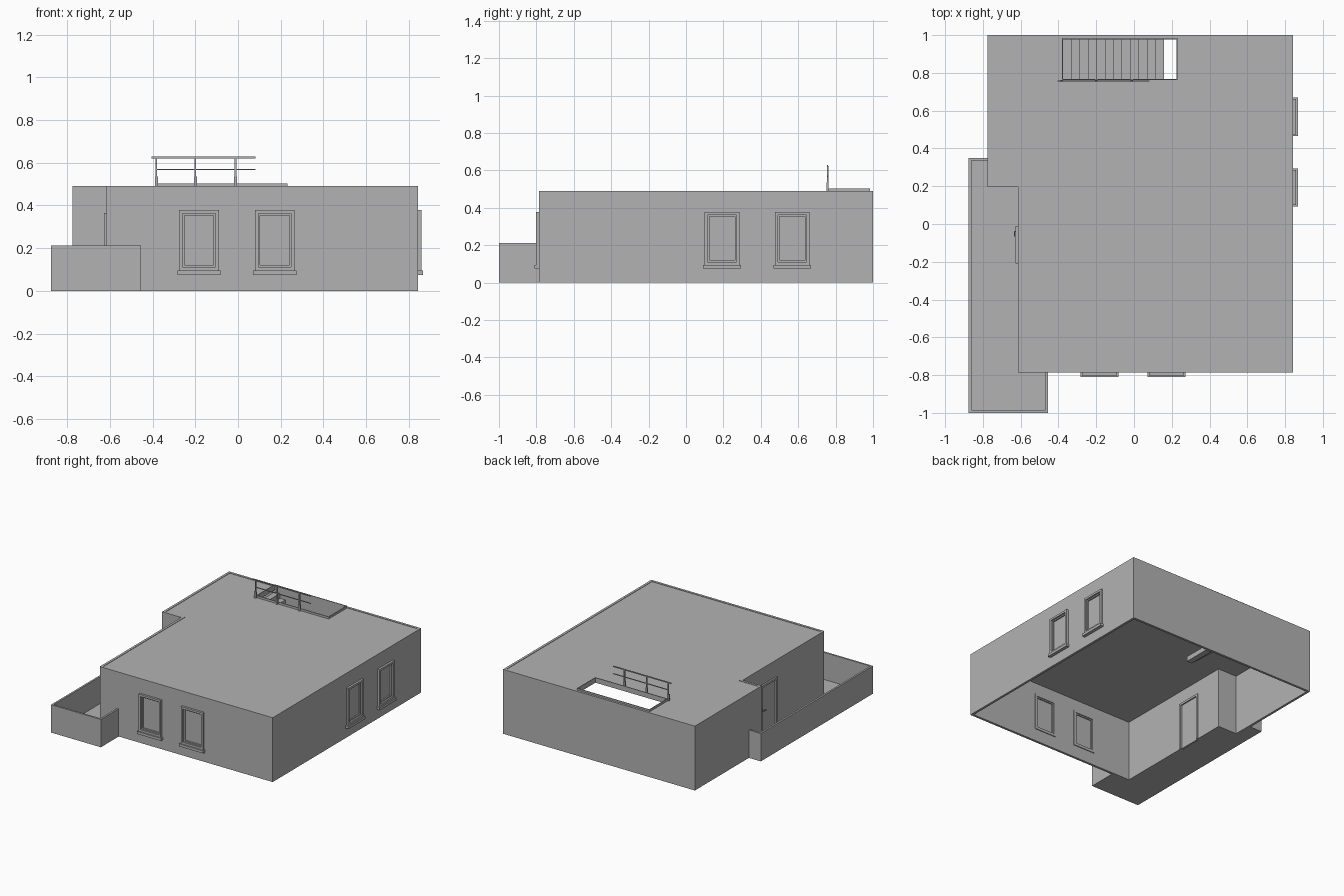
import bpy, bmesh
from math import radians
from mathutils import Matrix, Vector

cube = bpy.data.objects.get("Cube")
if cube:
    bpy.data.objects.remove(cube)

grey = bpy.data.materials.new("plaster_grey")
grey.use_nodes = True
TONE = (0.45, 0.45, 0.45, 1)
grey.diffuse_color = TONE
grey.node_tree.nodes["Principled BSDF"].inputs["Base Color"].default_value = TONE


def finish(bm, name):
    me = bpy.data.meshes.new(name)
    bm.to_mesh(me)
    bm.free()
    me.materials.append(grey)
    ob = bpy.data.objects.new(name, me)
    bpy.context.collection.objects.link(ob)
    return ob


def add_box(bm, lo, hi, frame=Matrix()):
    lo, hi = Vector(lo), Vector(hi)
    m = Matrix.Translation((lo + hi) / 2) @ Matrix.Diagonal((*(hi - lo), 1))
    bmesh.ops.create_cube(bm, size=1, matrix=frame @ m)


def boxes(name, pairs, frame=Matrix()):
    bm = bmesh.new()
    for lo, hi in pairs:
        add_box(bm, lo, hi, frame)
    return finish(bm, name)


def wall_strip(name, path, height, thick, closed):
    # upright strip along a path, thickened inwards
    bm = bmesh.new()
    low = [bm.verts.new((x, y, 0)) for x, y in path]
    top = [bm.verts.new((x, y, height)) for x, y in path]
    n = len(path)
    for i in range(n if closed else n - 1):
        j = (i + 1) % n
        bm.faces.new((low[i], low[j], top[j], top[i]))
    ob = finish(bm, name)
    mod = ob.modifiers.new("thickness", "SOLIDIFY")
    mod.thickness, mod.offset, mod.use_even_offset = thick, -1, True
    return ob


def prism(name, path, z0, z1):
    bm = bmesh.new()
    f = bm.faces.new([bm.verts.new((x, y, z0)) for x, y in path])
    ext = bmesh.ops.extrude_face_region(bm, geom=[f])["geom"]
    bmesh.ops.translate(bm, vec=(0, 0, z1 - z0),
                        verts=[v for v in ext if isinstance(v, bmesh.types.BMVert)])
    bmesh.ops.recalc_face_normals(bm, faces=bm.faces)
    return finish(bm, name)


def cut(target, cutter):
    cutter.hide_render = True
    cutter.hide_viewport = True
    mod = target.modifiers.new("opening", "BOOLEAN")
    mod.object, mod.operation, mod.solver = cutter, "DIFFERENCE", "EXACT"


def ring(x, z0, z1, w, y0, y1, bottom=True):
    # rectangular frame, half width x, bar width w
    parts = [((-x, y0, z0), (-x + w, y1, z1)), ((x - w, y0, z0), (x, y1, z1)),
             ((-x + w, y0, z1 - w), (x - w, y1, z1))]
    if bottom:
        parts.append(((-x + w, y0, z0), (x - w, y1, z0 + w)))
    return parts


# House shell
T = 0.018
L, R, F, B = -0.775, 0.842, -0.785, 1.0
NX, NY = -0.615, 0.195
walls = wall_strip("outer_walls", [(NX, F), (R, F), (R, B), (L, B), (L, NY), (NX, NY)],
                   0.49, T, True)

# Roof slab set inside the walls, with a stair opening
E = T - 0.001
slab = prism("roof_slab", [(NX + E, F + E), (R - E, F + E), (R - E, B - E),
                           (L + E, B - E), (L + E, NY + E), (NX + E, NY + E)], 0.465, 0.487)
SX0, SX1, SY0, SY1 = -0.375, 0.225, 0.768, 0.978
cut(slab, boxes("stair_opening_cutter", [((SX0, SY0, 0.4), (SX1, SY1, 0.6))]))

# Thin curb around the stair opening
c = 0.006
boxes("stair_curb", [((SX0 - c, SY0 - c, 0.465), (SX1 + c, SY0, 0.503)),
                     ((SX0 - c, SY1, 0.465), (SX1 + c, SY1 + c, 0.503)),
                     ((SX0 - c, SY0, 0.465), (SX0, SY1, 0.503)),
                     ((SX1, SY0, 0.465), (SX1 + c, SY1, 0.503))])

# Stairs descending towards +x
STEPS = 12
run, rise = (0.16 - SX0) / STEPS, 0.487 / (STEPS + 1)
outline = [(SX0, 0.487 - rise)]
for i in range(STEPS):
    z = 0.487 - rise * (i + 1)
    outline += [(SX0 + run * i, z), (SX0 + run * (i + 1), z)]
outline += [(SX0 + run * STEPS, 0), (SX0 + run * (STEPS - 1), 0), (SX0, 0.487 - 2.2 * rise)]
stairs = prism("stairs", [(x, z) for x, z in outline[1:]], 0, SY1 - SY0)
stairs.matrix_world = Matrix.Translation((0, SY1, 0)) @ Matrix.Rotation(radians(90), 4, "X")

# Stair railing
RY = 0.757
rail = [((-0.405, RY - 0.003, 0.62), (0.082, RY + 0.003, 0.628)),
        ((-0.38, RY - 0.002, 0.565), (0.082, RY + 0.002, 0.571))]
for x in (-0.382, -0.2, -0.012):
    rail += [((x - 0.004, RY - 0.004, 0.487), (x + 0.004, RY + 0.004, 0.622)),
             ((x - 0.007, RY - 0.006, 0.487), (x + 0.007, RY + 0.006, 0.535))]
boxes("stair_railing", rail)

# Windows: local x along the wall, local -y outwards
W, Z0, Z1 = 0.093, 0.095, 0.378
side = Matrix.Rotation(radians(90), 4, "Z")
spots = [Matrix.Translation((x, F, 0)) for x in (-0.183, 0.172)]
spots += [Matrix.Translation((R, y, 0)) @ side for y in (0.193, 0.568)]
for i, m in enumerate(spots):
    cut(walls, boxes(f"window_cutter_{i}", [((-W + 0.005, -0.1, Z0 + 0.005),
                                             (W - 0.005, 0.1, Z1 - 0.005))], m))
    boxes(f"window_frame_{i}", ring(W, Z0, Z1, 0.016, -0.016, T + 0.006), m)
    boxes(f"window_sash_{i}", ring(W - 0.016, Z0 + 0.016, Z1 - 0.016, 0.009, -0.004, T), m)
    boxes(f"window_pane_{i}", [((-W + 0.02, 0.006, Z0 + 0.02), (W - 0.02, 0.01, Z1 - 0.02))], m)
    boxes(f"window_sill_{i}", [((-W - 0.008, -0.025, Z0 - 0.02), (W + 0.008, 0.005, Z0))], m)

# Door to the terrace
m = Matrix.Translation((NX, -0.11, 0)) @ Matrix.Rotation(radians(-90), 4, "Z")
cut(walls, boxes("door_cutter", [((-0.095, -0.1, -0.1), (0.095, 0.1, 0.36))], m))
boxes("door_frame", ring(0.1, 0, 0.365, 0.016, -0.012, T + 0.006, False), m)
boxes("door_leaf", [((-0.086, 0.002, 0), (0.086, 0.014, 0.351))], m)
boxes("door_handle", [((-0.074, -0.018, 0.165), (-0.068, 0.004, 0.175)),
                      ((-0.074, -0.02, 0.167), (-0.045, -0.015, 0.173))], m)

# Terrace with parapet
TX0, TX1, TY0, TY1 = -0.875, -0.455, -1.0, 0.35
wall_strip("terrace_parapet", [(L, TY1), (TX0, TY1), (TX0, TY0), (TX1, TY0), (TX1, F)],
           0.212, 0.014, False)
prism("terrace_floor", [(TX0 + 0.01, TY0 + 0.01), (TX1 - 0.01, TY0 + 0.01), (TX1 - 0.01, F),
                        (NX, F), (NX, NY), (L, NY), (L, TY1 - 0.01), (TX0 + 0.01, TY1 - 0.01)],
      0, 0.006)
